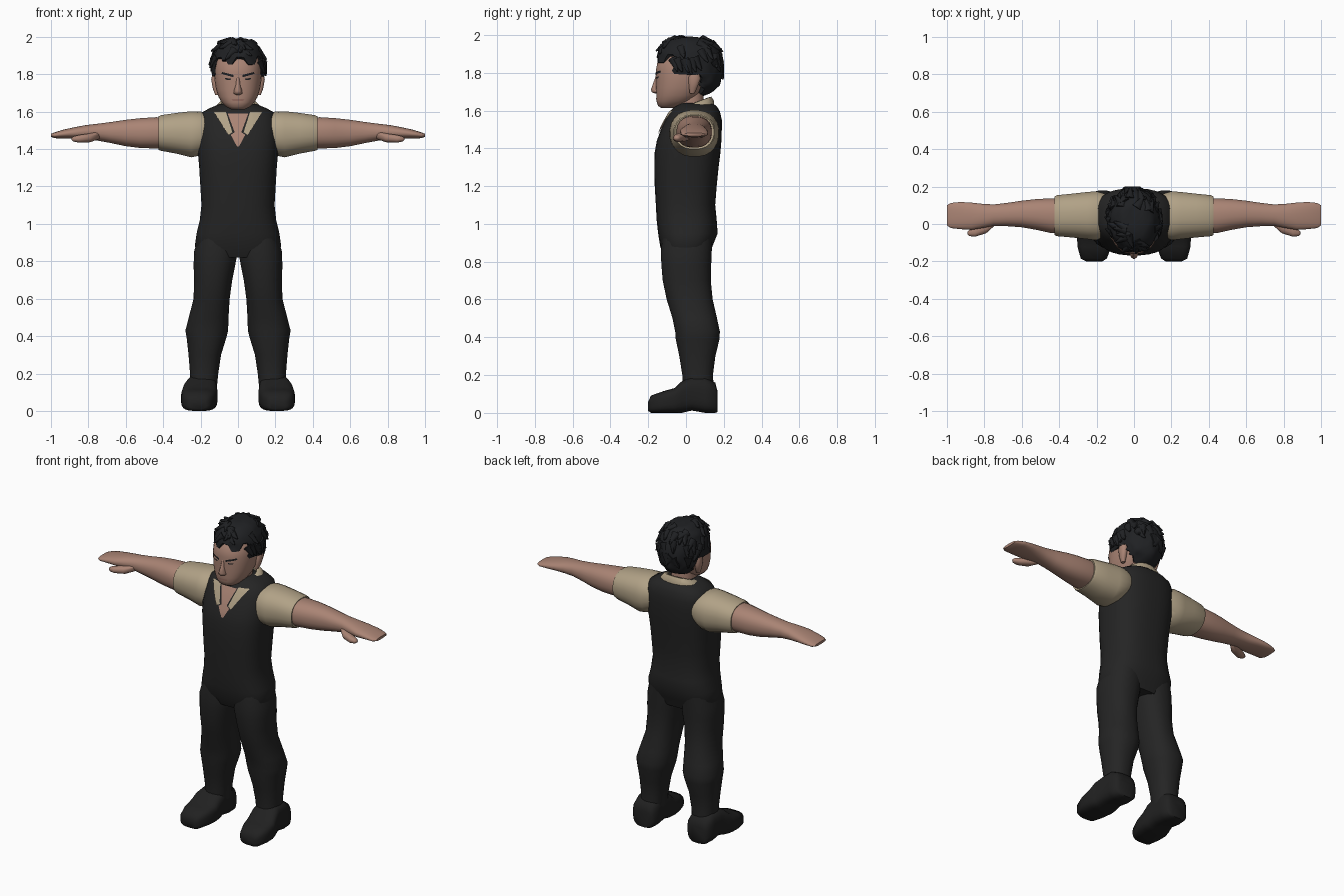
import bpy, bmesh, math, random
from mathutils import Vector, noise
from mathutils.bvhtree import BVHTree

random.seed(4)
old = bpy.data.objects.get("Cube")
if old:
    bpy.data.objects.remove(old, do_unlink=True)


def material(name, r, g, b):
    m = bpy.data.materials.new(name)
    m.use_nodes = True
    m.diffuse_color = (r, g, b, 1)
    shader = m.node_tree.nodes["Principled BSDF"]
    shader.inputs["Base Color"].default_value = (r, g, b, 1)
    shader.inputs["Roughness"].default_value = 0.9
    return m


cloth = material("charcoal cloth", .018, .018, .018)
leather = material("black leather", .015, .015, .015)
hair_black = material("black hair", .014, .015, .017)
linen = material("beige linen", .44, .36, .24)
skin = material("skin", .40, .23, .175)
lip = material("lip", .28, .14, .11)


def finish(name, bm, mat, angle=60):
    """Turn a bmesh into a smooth shaded object."""
    bmesh.ops.recalc_face_normals(bm, faces=bm.faces)
    mesh = bpy.data.meshes.new(name)
    bm.to_mesh(mesh)
    bm.free()
    mesh.materials.append(mat)
    obj = bpy.data.objects.new(name, mesh)
    bpy.context.collection.objects.link(obj)
    bpy.ops.object.select_all(action="DESELECT")
    obj.select_set(True)
    bpy.context.view_layer.objects.active = obj
    bpy.ops.object.shade_smooth_by_angle(angle=math.radians(angle))
    return obj


def loft(name, mat, axis, sections, power=2.3, side=1, sides=24, edit=None):
    """Skin rounded sections (position, a0, a1, b0, b1) along an axis."""
    bm = bmesh.new()
    rings = []
    for pos, a0, a1, b0, b1 in sections:
        ring = []
        for i in range(sides):
            t = math.tau * (i + .5) / sides
            c, s = math.cos(t), math.sin(t)
            a = (a0 + a1) / 2 + (a1 - a0) / 2 * math.copysign(abs(c) ** (2 / power), c)
            b = (b0 + b1) / 2 + (b1 - b0) / 2 * math.copysign(abs(s) ** (2 / power), s)
            x, y, z = {"x": (pos, a, b), "y": (a, pos, b), "z": (a, b, pos)}[axis]
            ring.append(bm.verts.new((x * side, y, z)))
        rings.append(ring)
    for low, high in zip(rings, rings[1:]):
        for i in range(sides):
            j = (i + 1) % sides
            bm.faces.new((low[i], low[j], high[j], high[i]))
    bm.faces.new(rings[0])
    bm.faces.new(rings[-1])
    if edit:
        edit(bm)
    return finish(name, bm, mat)


def upright(rows):
    """Sections symmetric in x: (z, half width, front, back)."""
    return [(z, -w, w, f, b) for z, w, f, b in rows]


def plate(name, mat, target, corners, lift=.003, steps=10):
    """Lay a thin four-cornered (x, z) patch on the front of a part."""
    tree = BVHTree.FromPolygons([v.co for v in target.data.vertices],
                                [p.vertices[:] for p in target.data.polygons])
    p, q, r, s = [Vector(c) for c in corners]
    bm = bmesh.new()
    grid = []
    for i in range(steps + 1):
        row = []
        for j in range(steps + 1):
            u, v = i / steps, j / steps
            x, z = p.lerp(q, u).lerp(s.lerp(r, u), v)
            hit = tree.ray_cast(Vector((x, -1, z)), Vector((0, 1, 0)))[0]
            row.append(bm.verts.new((x, (hit.y if hit else -.05) - lift, z)))
        grid.append(row)
    for a, b in zip(grid, grid[1:]):
        for j in range(steps):
            bm.faces.new((a[j], b[j], b[j + 1], a[j + 1]))
    return finish(name, bm, mat)


def flip(points, side):
    return [(x * side, z) for x, z in points]


# Vest and hips
torso = loft("vest_and_hips", cloth, "z", upright([
    (.82, .19, -.11, .12), (.88, .232, -.137, .14), (.95, .222, -.148, .168),
    (1.02, .205, -.156, .163), (1.1, .196, -.16, .155), (1.2, .202, -.166, .163),
    (1.3, .208, -.168, .173), (1.38, .215, -.166, .183), (1.44, .218, -.155, .188),
    (1.5, .216, -.133, .19), (1.55, .21, -.11, .19), (1.595, .195, -.085, .18),
    (1.62, .15, -.06, .165), (1.64, .1, -.03, .14)]), power=2.6, sides=32)

# Open neckline with shirt lapels
plate("open_neck", skin, torso, [(-.1, 1.59), (.1, 1.59), (.006, 1.415), (-.006, 1.415)])
for side, label in ((1, "left"), (-1, "right")):
    plate(label + "_lapel_shadow", cloth, torso,
          flip([(.055, 1.59), (.08, 1.59), (.04, 1.475), (.018, 1.49)], side), .005)
    plate(label + "_lapel", linen, torso,
          flip([(.065, 1.6), (.13, 1.6), (.052, 1.475), (.03, 1.49)], side), .008)


def shape_collar(bm):
    # Tilt the band down to the front and open it at the throat
    for v in bm.verts:
        v.co.z += (v.co.y - .02) * .38
    gap = [f for f in bm.faces if len(f.verts) > 4 or
           (f.calc_center_median().y < -.03 and abs(f.calc_center_median().x) < .035)]
    bmesh.ops.delete(bm, geom=gap, context="FACES")


loft("shirt_collar", linen, "z", upright([
    (1.575, .145, -.105, .15), (1.6, .135, -.1, .15), (1.63, .108, -.085, .135),
    (1.632, .092, -.075, .12), (1.59, .085, -.065, .105)]), edit=shape_collar)

# Neck, head and nose
loft("neck", skin, "z", upright([(1.5, .085, -.085, .1), (1.6, .075, -.065, .095),
                                 (1.72, .072, -.06, .09)]))
head = loft("head", skin, "z", upright([
    (1.612, .035, -.13, -.07), (1.625, .062, -.148, -.02), (1.65, .088, -.157, .04),
    (1.68, .105, -.157, .07), (1.72, .118, -.16, .1), (1.77, .126, -.158, .13),
    (1.81, .129, -.16, .15), (1.85, .127, -.153, .155), (1.9, .112, -.125, .14),
    (1.95, .07, -.07, .09)]), sides=32)
loft("nose", skin, "z", upright([
    (1.69, .012, -.165, -.12), (1.697, .024, -.182, -.12), (1.71, .023, -.187, -.12),
    (1.74, .014, -.176, -.12), (1.79, .01, -.158, -.12)]), power=2, sides=12)
plate("mouth", lip, head, [(-.035, 1.667), (.035, 1.667), (.028, 1.658), (-.028, 1.658)])

for side, label in ((1, "left"), (-1, "right")):
    # Face details
    plate(label + "_brow", hair_black, head,
          flip([(.025, 1.797), (.085, 1.812), (.088, 1.802), (.025, 1.784)], side), .005)
    plate(label + "_eye", hair_black, head,
          flip([(.036, 1.777), (.07, 1.78), (.066, 1.771), (.04, 1.769)], side))
    loft(label + "_ear", skin, "z", [
        (1.69, .1, .122, .02, .045), (1.72, .1, .134, .015, .06),
        (1.77, .1, .144, .012, .078), (1.8, .1, .138, .02, .07)], side=side, sides=12)

    # Short sleeve, rolled in at the cuff
    loft(label + "_sleeve", linen, "x", [
        (.15, -.06, .16, 1.4, 1.585), (.2, -.088, .176, 1.365, 1.602),
        (.25, -.082, .172, 1.355, 1.603), (.33, -.073, .163, 1.375, 1.594),
        (.41, -.066, .155, 1.39, 1.582), (.425, -.06, .148, 1.395, 1.576),
        (.42, -.045, .132, 1.41, 1.56)], side=side)

    # Bare arm, hand and thumb
    loft(label + "_arm", skin, "x", [
        (.39, -.045, .135, 1.405, 1.57), (.44, -.05, .138, 1.403, 1.571),
        (.52, -.032, .134, 1.405, 1.566), (.6, -.018, .125, 1.415, 1.557),
        (.68, -.012, .113, 1.432, 1.545), (.75, -.01, .105, 1.445, 1.536),
        (.81, -.022, .108, 1.45, 1.529), (.87, -.032, .115, 1.455, 1.518),
        (.93, -.028, .118, 1.457, 1.505), (.98, -.022, .113, 1.458, 1.49),
        (1, -.008, .1, 1.465, 1.482)], side=side)
    loft(label + "_thumb", skin, "x", [
        (.74, -.005, .04, 1.455, 1.495), (.79, -.05, .02, 1.436, 1.485),
        (.85, -.069, -.015, 1.434, 1.476), (.88, -.065, -.03, 1.44, 1.468),
        (.89, -.056, -.04, 1.448, 1.46)], side=side, sides=12)

    # Trouser leg with a fuller calf
    loft(label + "_trouser_leg", cloth, "z", [
        (.93, .01, .215, -.125, .14), (.85, .001, .236, -.134, .137),
        (.78, .014, .238, -.131, .134), (.7, .03, .236, -.124, .132),
        (.6, .044, .238, -.103, .142), (.5, .05, .264, -.072, .165),
        (.43, .052, .282, -.058, .18), (.39, .062, .275, -.055, .178),
        (.3, .09, .265, -.036, .156), (.2, .105, .257, -.02, .143),
        (.1, .115, .26, -.02, .15)], side=side)

    # Heavy shoe: toe to heel
    loft(label + "_shoe", leather, "y", [
        (-.2, .17, .255, .01, .06), (-.185, .145, .285, 0, .092),
        (-.12, .12, .303, 0, .115), (-.06, .11, .305, 0, .132),
        (-.02, .11, .295, 0, .17), (.03, .113, .28, .012, .19),
        (.1, .113, .28, 0, .19), (.155, .12, .272, 0, .16),
        (.168, .14, .25, .005, .11)], power=3.4, side=side)

# Hair: lumpy cap, tucked inside the skull wherever the face shows
middle = Vector((0, .018, 1.832))


def scalp(d):
    spread = max(math.hypot(d.x, d.y), .001) ** -.4
    return middle + Vector((d.x * spread * .136, d.y * spread * .172, d.z * .15))


def covered(p):
    if p.z > 1.862 + .022 * math.sin(p.x * 55 + 1):
        return True
    return p.y > (-.08 if p.z > 1.785 else .07)


bm = bmesh.new()
bmesh.ops.create_icosphere(bm, subdivisions=4, radius=1)
for v in bm.verts:
    d = v.co.normalized()
    p = scalp(d)
    if covered(p):
        v.co = p + d * (.007 + .011 * noise.noise(p * 26))
    else:
        v.co = middle + (p - middle) * .72

# Curling locks that break up the outline
for i in range(60):
    z = random.uniform(-.35, .95)
    turn = i * 2.4
    flat = math.sqrt(1 - z * z)
    d = Vector((math.cos(turn) * flat, math.sin(turn) * flat, z))
    base = scalp(d)
    if not covered(base - Vector((0, .02, .035))):
        continue
    swirl = Vector((random.uniform(-.5, .5), .25, -.7))
    lean = (swirl - d * swirl.dot(d)).normalized() + d * .33
    spin = lean.to_track_quat("Z", "Y").to_matrix().to_4x4()
    spin.translation = base + d * .002
    made = bmesh.ops.create_cone(bm, cap_ends=True, segments=7, radius1=.03,
                                 radius2=.004, depth=.075, matrix=spin)
for v in bm.verts:
    v.co.z = min(v.co.z, 2)
    v.co.y = max(min(v.co.y, .2), -.172)
finish("hair", bm, hair_black)
